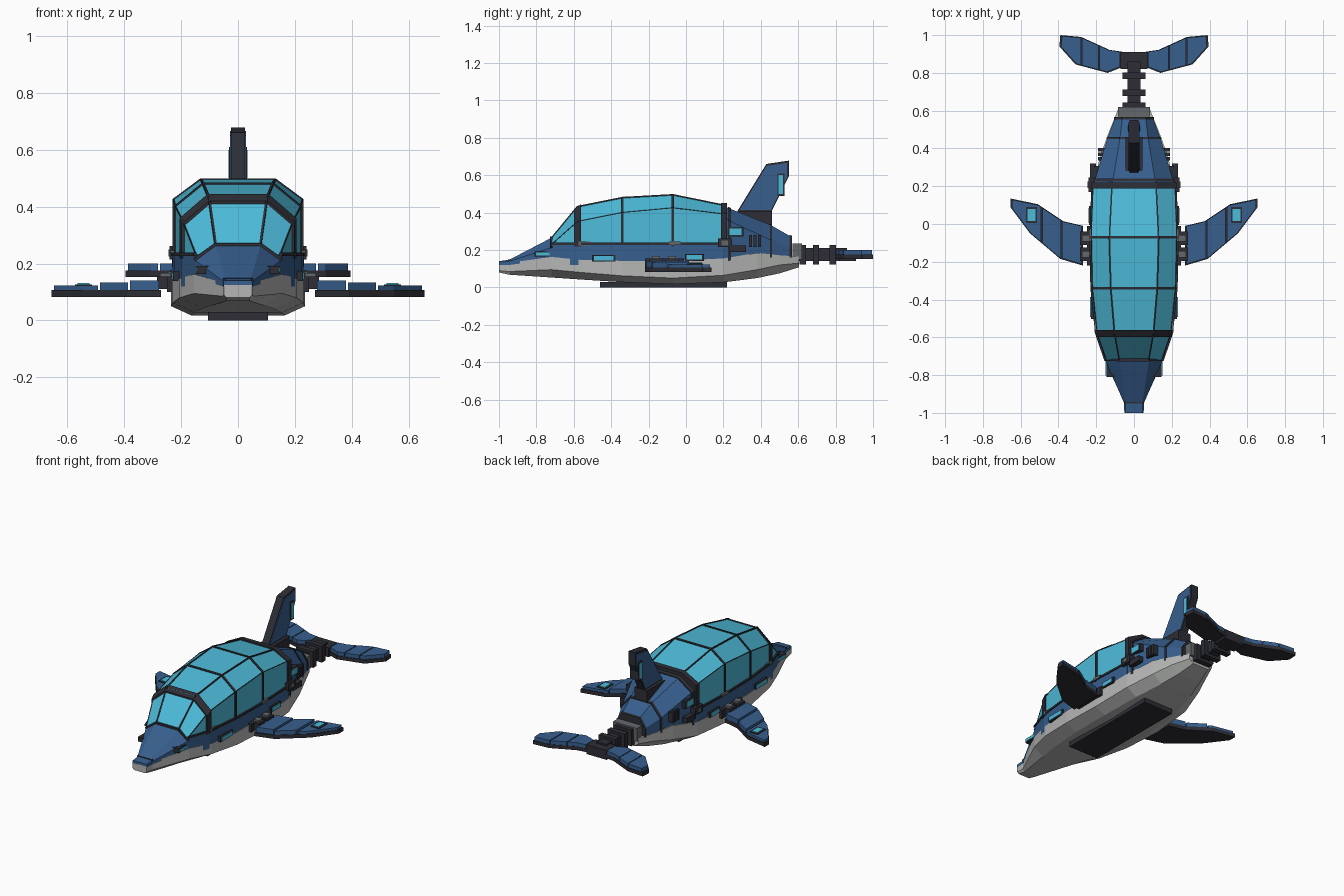
import bpy, bmesh
from mathutils import Vector

if "Cube" in bpy.data.objects:
    bpy.data.objects.remove(bpy.data.objects["Cube"])


def material(name, rgb):
    m = bpy.data.materials.new(name)
    m.diffuse_color = (*rgb, 1)
    m.use_nodes = True
    m.node_tree.nodes["Principled BSDF"].inputs["Base Color"].default_value = m.diffuse_color
    return m


BLUE = material("blue paint", (0.038, 0.114, 0.27))
GLASS = material("cyan glass", (0.075, 0.50, 0.70))
PALE = material("pale grey", (0.46, 0.47, 0.46))
DARK = material("dark trim", (0.026, 0.027, 0.036))
STEEL = material("mid grey", (0.13, 0.14, 0.15))


def finish(bm, name, mat):
    bmesh.ops.recalc_face_normals(bm, faces=bm.faces)
    me = bpy.data.meshes.new(name)
    bm.to_mesh(me)
    bm.free()
    ob = bpy.data.objects.new(name, me)
    me.materials.append(mat)
    bpy.context.collection.objects.link(ob)
    return ob


def loft(name, sections, mat):
    """sections: (y, [(half width, z) from bottom to top]), mirrored in x"""
    bm = bmesh.new()
    rings = []
    for y, half in sections:
        pts = half + [(-x, z) for x, z in reversed(half)]
        rings.append([bm.verts.new((x, y, z)) for x, z in pts])
    n = len(rings[0])
    for a, b in zip(rings, rings[1:]):
        for i in range(n):
            j = (i + 1) % n
            bm.faces.new((a[i], a[j], b[j], b[i]))
    bm.faces.new(rings[0])
    bm.faces.new(rings[-1])
    return finish(bm, name, mat)


def box(name, x, y, z, mat):
    """x, y, z are (low, high) ranges"""
    bm = bmesh.new()
    bmesh.ops.create_cube(bm, size=1)
    for v in bm.verts:
        v.co = [r[0] + (r[1] - r[0]) * (c + 0.5) for c, r in zip(v.co, (x, y, z))]
    return finish(bm, name, mat)


def strut(name, a, b, w, mat=DARK):
    a, b = Vector(a), Vector(b)
    bm = bmesh.new()
    bmesh.ops.create_cube(bm, size=1)
    q = (b - a).to_track_quat('Y', 'Z')
    for v in bm.verts:
        v.co = q @ Vector((v.co.x * w, v.co.y * ((b - a).length + w * 0.5), v.co.z * w)) + (a + b) / 2
    return finish(bm, name, mat)


def plate(name, outline, lo, hi, mat, sx=1, upright=False, scale=1, cut=None):
    """flat outline extruded in z, or in x when upright; cut keeps an x range"""
    c = sum((Vector(p) for p in outline), Vector((0, 0))) / len(outline)
    pts = [c + (Vector(p) - c) * scale for p in outline]
    bm = bmesh.new()
    bm.faces.new([bm.verts.new((p.x, p.y, 0)) for p in pts])
    if cut:
        for x, d in ((cut[0], -1), (cut[1], 1)):
            bmesh.ops.bisect_plane(bm, geom=bm.verts[:] + bm.edges[:] + bm.faces[:],
                                   plane_co=(x, 0, 0), plane_no=(d, 0, 0), clear_outer=True)
    up = bmesh.ops.extrude_face_region(bm, geom=bm.faces[:])["geom"]
    top = {v for v in up if isinstance(v, bmesh.types.BMVert)}
    for v in bm.verts:
        h = hi if v in top else lo
        v.co = (h, v.co.x, v.co.y) if upright else (sx * v.co.x, v.co.y, h)
    return finish(bm, name, mat)


# Hull: y, bottom half width, side half width, bottom z, chine z, top z
hull = [(-1, .04, .05, .08, .09, .125), (-.945, .042, .053, .068, .085, .132),
        (-.72, .09, .155, .053, .095, .163), (-.56, .125, .205, .042, .08, .147),
        (-.34, .155, .23, .028, .062, .142), (-.07, .165, .235, .018, .05, .142),
        (.2, .15, .222, .027, .065, .155), (.38, .11, .172, .05, .095, .185),
        (.5, .08, .128, .075, .12, .172), (.605, .055, .085, .108, .13, .165)]
loft("hull", [(y, [(a, zb), (b, zc), (b, zt)]) for y, a, b, zb, zc, zt in hull], PALE)
box("belly_plate", (-.105, .105), (-.46, .22), (0, .03), DARK)

# Blue upper body
loft("nose_deck", [(-1, [(.051, .12), (.051, .137), (.045, .14)]),
                   (-.945, [(.054, .12), (.054, .14), (.045, .148)]),
                   (-.72, [(.152, .15), (.152, .212), (.08, .265)])], BLUE)
strut("nose_seam", (-.05, -.945, .144), (.05, -.945, .144), .012)
side_w = [(-.72, .152), (-.58, .2), (-.34, .225), (-.07, .23), (.2, .22)]
loft("side_band", [(y, [(w, .12), (w, .232)]) for y, w in side_w], BLUE)
rear = [(.2, [(.217, .14), (.217, .37), (.117, .435)]),
        (.45, [(.142, .16), (.142, .255), (.075, .335)]),
        (.56, [(.1, .16), (.1, .215), (.062, .272)])]
loft("rear_body", rear, BLUE)

# Glass canopy
canopy = [(-.72, [(.15, .2), (.147, .228), (.078, .262)]),
          (-.58, [(.195, .22), (.195, .352), (.102, .432)]),
          (-.34, [(.22, .22), (.22, .40), (.122, .48)]),
          (-.07, [(.226, .22), (.226, .425), (.13, .495)]),
          (.2, [(.216, .22), (.216, .392), (.117, .44)])]
loft("canopy", canopy, GLASS)


def band(name, secs, y, w, t):
    """frame hoop following a lofted body"""
    out = []
    for yy in (y - w, y + w):
        k = 0
        while k < len(secs) - 2 and yy > secs[k + 1][0]:
            k += 1
        (ya, a), (yb, b) = secs[k], secs[k + 1]
        f = min(max((yy - ya) / (yb - ya), 0), 1)
        half = [(p[0] + (q[0] - p[0]) * f, p[1] + (q[1] - p[1]) * f) for p, q in zip(a, b)]
        out.append((yy, [(half[0][0] + t, half[0][1]), (half[1][0] + t, half[1][1] + t * .4),
                         (half[2][0] + t * .4, half[2][1] + t)]))
    return loft(name, out, DARK)


band("front_frame", canopy, -.58, .018, .009)
band("canopy_frame_1", canopy, -.34, .007, .005)
band("canopy_frame_2", canopy, -.07, .007, .005)
band("rear_frame", canopy, .203, .016, .01)
band("rear_trim_0", rear, .232, .008, .006)
band("rear_trim_1", rear, .455, .006, .005)
band("rear_trim_2", rear, .56, .006, .005)
strut("windscreen_trim", (-.08, -.72, .265), (.08, -.72, .265), .014)

# Tail boom
box("tail_collar", (-.085, .085), (.57, .62), (.15, .235), STEEL)
box("tail_boom", (-.034, .034), (.6, .86), (.14, .21), DARK)
for i, y in enumerate((.625, .695, .785)):
    box(f"tail_ring_{i}", (-.06, .06), (y - .017, y + .017), (.122, .226), DARK)
box("tail_hub", (-.072, .072), (.82, .91), (.14, .2), DARK)

# Dorsal fin
fin = [(.27, .40), (.43, .66), (.55, .678), (.55, .595), (.455, .40)]
plate("fin_core", fin, -.024, .024, DARK, upright=True)
plate("fin_panel", fin, -.028, .028, BLUE, upright=True, scale=.91)
box("fin_window_frame", (-.031, .031), (.488, .526), (.49, .61), DARK)
box("fin_window", (-.034, .034), (.495, .519), (.5, .6), GLASS)
box("fin_base", (-.046, .046), (.28, .46), (.33, .405), DARK)

flipper = [(.27, -.22), (.39, -.185), (.55, -.05), (.655, .09), (.655, .135),
           (.51, .105), (.375, .015), (.27, -.01)]
fluke = [(.05, .91), (.13, .922), (.28, .99), (.39, 1), (.395, .94), (.31, .845),
         (.14, .8), (.05, .835)]

for sx, side in ((1, "right"), (-1, "left")):
    def mbox(name, x, y, z, mat):
        box(f"{name}_{side}", sorted((sx * x[0], sx * x[1])), y, z, mat)

    # Side flippers and tail flukes: dark base with stepped blue panels
    plate(f"flipper_base_{side}", flipper, .083, .107, DARK, sx)
    for i, (a, b, h) in enumerate(((.26, .38, .14), (.387, .485, .133), (.492, .66, .123))):
        plate(f"flipper_panel_{i}_{side}", flipper, .1, h, BLUE, sx, scale=.96, cut=(a, b))
    mbox("flipper_window_frame", (.513, .573), (.005, .09), (.11, .127), DARK)
    mbox("flipper_window", (.522, .564), (.015, .08), (.11, .131), GLASS)
    plate(f"fluke_base_{side}", fluke, .153, .176, DARK, sx)
    for i, (a, b) in enumerate(((.075, .183), (.189, .275), (.281, .4))):
        plate(f"fluke_panel_{i}_{side}", fluke, .17, .2, BLUE, sx, scale=.95, cut=(a, b))

    # Flipper hinges
    mbox("hinge_plate", (.21, .25), (-.22, -.01), (.1, .155), DARK)
    for i, y in enumerate((-.075, -.16)):
        mbox(f"hinge_block_{i}", (.22, .285), (y - .035, y + .035), (.11, .155), DARK)
        mbox(f"hinge_pin_{i}", (.235, .275), (y - .018, y + .018), (.13, .167), STEEL)

    # Canopy edge rails and sill
    for (ya, a), (yb, b) in zip(canopy, canopy[1:]):
        strut(f"canopy_rail_{side}", (sx * a[2][0], ya, a[2][1]), (sx * b[2][0], yb, b[2][1]), .008)
        strut(f"canopy_edge_{side}", (sx * a[1][0], ya, a[1][1]), (sx * b[1][0], yb, b[1][1]), .004)
    for (ya, a), (yb, b) in zip(side_w, side_w[1:]):
        strut(f"canopy_sill_{side}", (sx * a, ya, .233), (sx * b, yb, .233), .012)
    strut(f"windscreen_edge_{side}", (sx * .08, -.72, .265), (sx * .15, -.72, .215), .013)

    # Framed side lamps
    for i, (x, y, z, w, h) in enumerate(((.14, -.765, .178, .045, .014), (.222, -.44, .156, .062, .018),
                                         (.232, .045, .16, .05, .018), (.205, .265, .297, .042, .024))):
        mbox(f"lamp_frame_{i}", (x - .04, x + .006), (y - w, y + w), (z - h, z + h), DARK)
        mbox(f"lamp_{i}", (x - .04, x + .01), (y - w + .009, y + w - .009), (z - h + .006, z + h - .006), GLASS)

    # Rear vents and latches
    for i in range(3):
        y = .345 + i * .024
        mbox(f"vent_{i}", (.14, .19), (y - .009, y + .009), (.215, .28), DARK)
    mbox("rear_latch", (.2, .24), (.17, .245), (.215, .262), DARK)
    mbox("latch_pin", (.2, .245), (.19, .225), (.225, .25), STEEL)
    mbox("rear_post", (.2, .232), (.23, .32), (.19, .225), DARK)
    mbox("front_latch", (.18, .208), (-.575, -.51), (.225, .245), STEEL)
    mbox("middle_latch", (.21, .238), (-.09, -.03), (.228, .246), STEEL)
